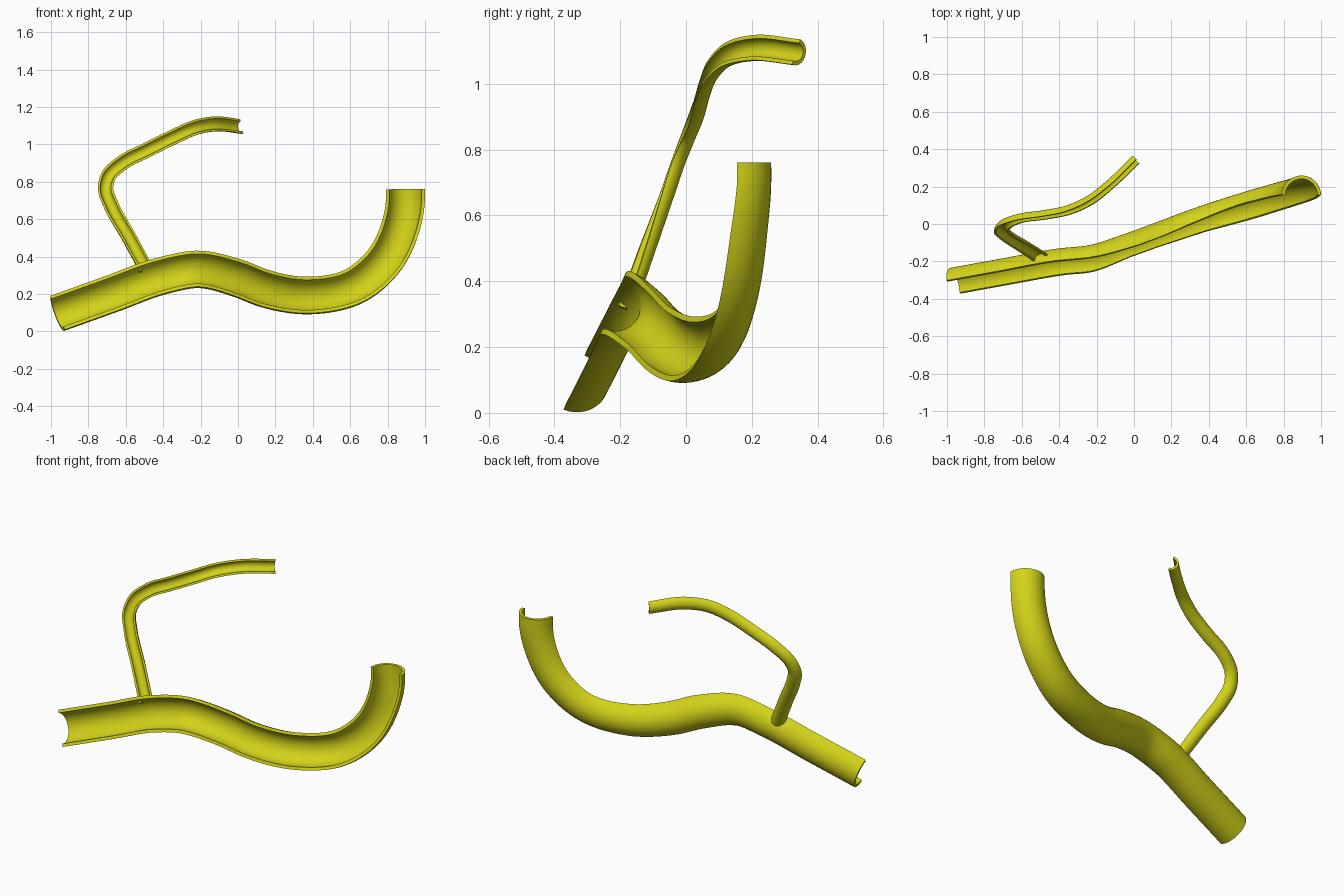
import bpy, bmesh, math
from mathutils import Vector

cube = bpy.data.objects.get("Cube")
if cube:
    bpy.data.objects.remove(cube, do_unlink=True)

yellow = bpy.data.materials.new("yellow")
yellow.use_nodes = True
color = (0.65, 0.65, 0.01, 1)
yellow.diffuse_color = color
yellow.node_tree.nodes["Principled BSDF"].inputs["Base Color"].default_value = color


def smooth_path(points, steps):
    """Curve through the points, with tangents weighted by chord length."""
    p = [Vector(v) for v in points]
    h = [(b - a).length for a, b in zip(p, p[1:])]
    s = [(b - a) / l for a, b, l in zip(p, p[1:], h)]
    m = [s[0]] + [(s[i] * h[i - 1] + s[i - 1] * h[i]) / (h[i] + h[i - 1])
                  for i in range(1, len(s))] + [s[-1]]
    out = []
    for i, l in enumerate(h):
        for k in range(steps):
            t = k / steps
            u = 1 - t
            out.append(p[i] * (1 + 2 * t) * u * u + p[i + 1] * t * t * (3 - 2 * t)
                       + m[i] * l * t * u * u - m[i + 1] * l * t * t * u)
    return out + [p[-1]]


def half_pipe(name, stations, radius, wall, steps=10, arc=20):
    """Sweep an open half ring; each station is a centre and the way to its upper rim."""
    path = smooth_path([c for c, d in stations], steps)
    rims = []
    for (c, a), (c2, b) in zip(stations, stations[1:]):
        a, b = Vector(a).normalized(), Vector(b).normalized()
        rims += [a.lerp(b, k / steps) for k in range(steps)]
    rims.append(Vector(stations[-1][1]))
    bm = bmesh.new()
    rings = []
    for i, (c, rim) in enumerate(zip(path, rims)):
        t = (path[min(i + 1, len(path) - 1)] - path[max(i - 1, 0)]).normalized()
        d = (rim - t * rim.dot(t)).normalized()
        back = d.cross(t)
        ring = []
        for r, order in ((radius, range(arc + 1)), (radius - wall, range(arc, -1, -1))):
            for k in order:
                ang = math.pi * k / arc
                ring.append(bm.verts.new(c + (d * math.cos(ang) + back * math.sin(ang)) * r))
        rings.append(ring)
    n = len(rings[0])
    for a, b in zip(rings, rings[1:]):
        for k in range(n):
            j = (k + 1) % n
            bm.faces.new((a[k], a[j], b[j], b[k]))
    # end faces
    for ring in (rings[0], rings[-1]):
        for k in range(arc):
            bm.faces.new((ring[k], ring[k + 1], ring[n - 2 - k], ring[n - 1 - k]))
    bmesh.ops.recalc_face_normals(bm, faces=bm.faces)
    mesh = bpy.data.meshes.new(name)
    bm.to_mesh(mesh)
    bm.free()
    mesh.materials.append(yellow)
    obj = bpy.data.objects.new(name, mesh)
    bpy.context.collection.objects.link(obj)
    bpy.ops.object.select_all(action="DESELECT")
    obj.select_set(True)
    bpy.context.view_layer.objects.active = obj
    bpy.ops.object.shade_smooth_by_angle(angle=math.radians(40))


# Wide main channel
half_pipe("main_channel", [
    ((-0.965, -0.337, 0.100), (-0.34, 0.34, 0.87)),
    ((-0.68, -0.285, 0.202), (-0.34, 0.34, 0.87)),
    ((-0.40, -0.235, 0.302), (-0.30, 0.36, 0.87)),
    ((-0.22, -0.215, 0.335), (0, 0.39, 0.92)),
    ((0, -0.145, 0.287), (0.25, 0.33, 0.90)),
    ((0.15, -0.09, 0.230), (0.22, 0.33, 0.90)),
    ((0.38, -0.005, 0.195), (-0.05, 0.35, 0.94)),
    ((0.64, 0.078, 0.255), (-0.68, 0.28, 0.70)),
    ((0.785, 0.12, 0.385), (-0.83, 0.2, 0.55)),
    ((0.872, 0.145, 0.57), (-0.93, 0.1, 0.3)),
    ((0.895, 0.155, 0.70), (-1, 0, 0.05)),
    ((0.895, 0.155, 0.76), (-1, 0, 0)),
], 0.104, 0.018)

# Narrow branch channel
half_pipe("branch_channel", [
    ((-0.49, -0.19, 0.335), (-0.82, -0.45, -0.3)),
    ((-0.585, -0.13, 0.51), (-0.85, -0.35, -0.3)),
    ((-0.68, -0.072, 0.68), (-0.93, -0.15, -0.25)),
    ((-0.708, -0.045, 0.76), (-1, 0, 0.1)),
    ((-0.69, -0.015, 0.835), (-0.8, 0.1, 0.5)),
    ((-0.62, 0.012, 0.90), (-0.5, 0.15, 0.85)),
    ((-0.48, 0.033, 0.973), (-0.4, 0.2, 0.9)),
    ((-0.35, 0.06, 1.037), (-0.4, 0.2, 0.9)),
    ((-0.23, 0.115, 1.09), (-0.35, 0.2, 0.9)),
    ((-0.12, 0.20, 1.11), (-0.2, 0.25, 0.95)),
    ((0.02, 0.335, 1.097), (-0.18, 0.33, 0.92)),
], 0.041, 0.012, arc=16)
